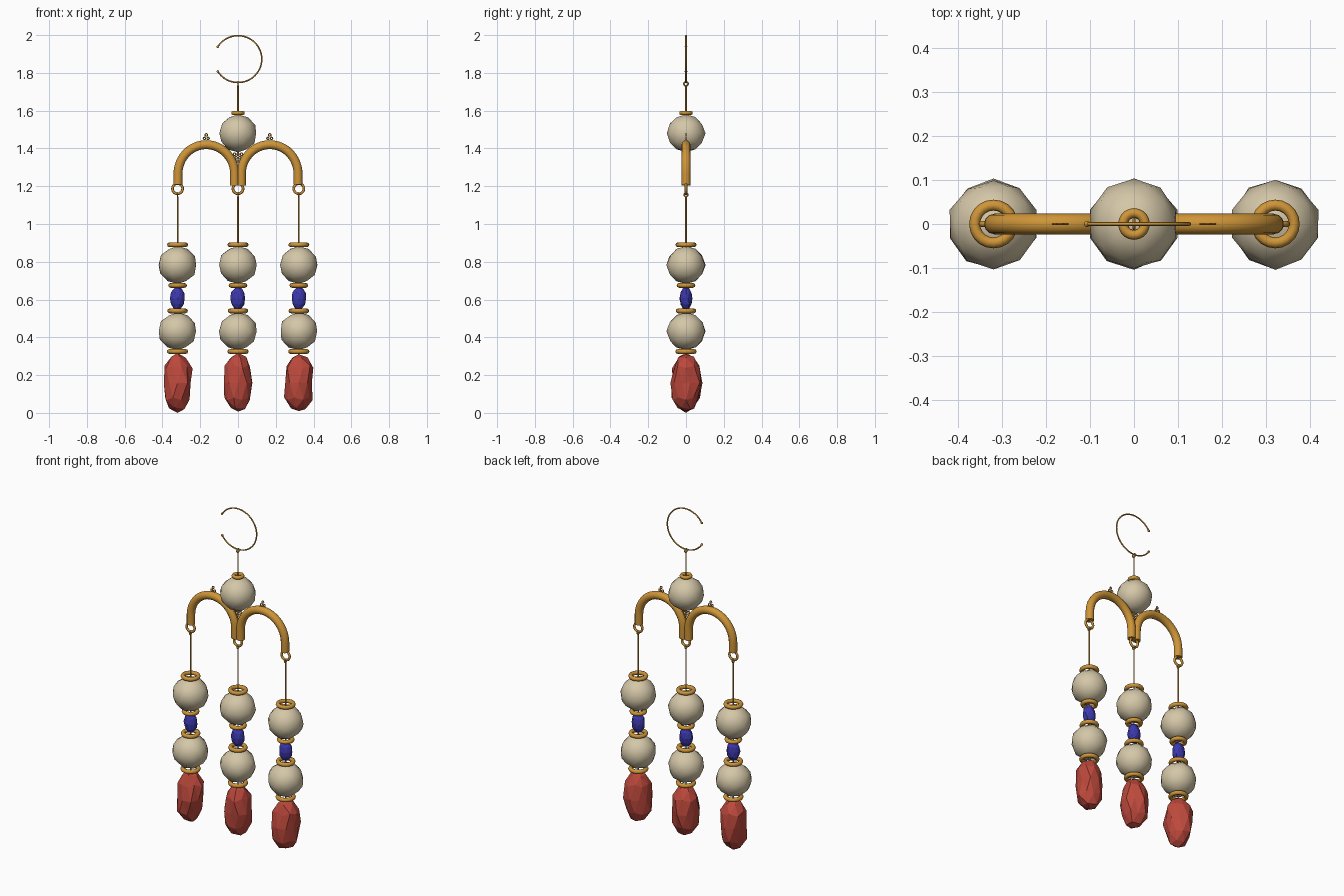
import bpy, bmesh, math, random
from mathutils import Vector

if "Cube" in bpy.data.objects:
    bpy.data.objects.remove(bpy.data.objects["Cube"])


def material(name, rgb):
    m = bpy.data.materials.new(name)
    m.diffuse_color = (*rgb, 1)
    m.use_nodes = True
    m.node_tree.nodes["Principled BSDF"].inputs["Base Color"].default_value = m.diffuse_color
    return m


GOLD = material("gold", (0.62, 0.30, 0.04))
STONE = material("cream_stone", (0.66, 0.57, 0.39))
RED = material("coral_red", (0.50, 0.065, 0.045))
BLUE = material("deep_blue", (0.045, 0.04, 0.42))
SIDE = math.pi / 2


def finish(obj, name, mat, angle=None):
    obj.name = name
    obj.data.materials.clear()
    obj.data.materials.append(mat)
    if angle:
        bpy.ops.object.select_all(action='DESELECT')
        obj.select_set(True)
        bpy.context.view_layer.objects.active = obj
        bpy.ops.object.shade_smooth_by_angle(angle=math.radians(angle))
    return obj


def ring(name, loc, major, minor, rot=(0, 0, 0), seg=20, sides=8):
    bpy.ops.mesh.primitive_torus_add(location=loc, rotation=rot, major_radius=major,
                                     minor_radius=minor, major_segments=seg, minor_segments=sides)
    return finish(bpy.context.object, name, GOLD, 50)


def tube(name, pts, radius, sides=2):
    cu = bpy.data.curves.new(name, 'CURVE')
    cu.dimensions = '3D'
    cu.bevel_depth = radius
    cu.bevel_resolution = sides
    cu.use_fill_caps = True
    sp = cu.splines.new('POLY')
    sp.points.add(len(pts) - 1)
    for p, co in zip(sp.points, pts):
        p.co = (*co, 1)
    obj = bpy.data.objects.new(name, cu)
    bpy.context.collection.objects.link(obj)
    bpy.ops.object.select_all(action='DESELECT')
    obj.select_set(True)
    bpy.context.view_layer.objects.active = obj
    bpy.ops.object.convert(target='MESH')
    return finish(bpy.context.object, name, GOLD, 50)


def nugget(name, loc, size, mat, seed, jitter, boxy=1.0, angle=None):
    """Hand-cut stone: an icosphere with uneven facets."""
    rnd = random.Random(seed)
    bm = bmesh.new()
    bmesh.ops.create_icosphere(bm, subdivisions=2, radius=1)
    for v in bm.verts:
        d = v.co.normalized()
        z = math.copysign(abs(d.z) ** boxy, d.z)
        f = 1 + rnd.uniform(-jitter, jitter)
        fz = 1 + rnd.uniform(-jitter, jitter) * 0.3
        v.co = Vector((d.x * f * size[0], d.y * f * size[1], z * fz * size[2]))
    me = bpy.data.meshes.new(name)
    bm.to_mesh(me)
    bm.free()
    obj = bpy.data.objects.new(name, me)
    obj.location = loc
    bpy.context.collection.objects.link(obj)
    return finish(obj, name, mat, angle)


def pellets(name, x, z, rows, r=0.0095):
    """Small triangle of wire rings; rows = [(count, z offset)]."""
    for count, dz in rows:
        for i in range(count):
            ring(name, (x + (i - (count - 1) / 2) * 2 * r, 0, z + dz),
                 r - 0.003, 0.003, (SIDE, 0, 0), 12, 6)


# Open ear hoop with ball ends
a0 = math.radians(148)
hoop = [(0.126 * math.cos(a0 - t / 48 * 2 * a0), 0,
         1.873 + 0.124 * math.sin(a0 - t / 48 * 2 * a0)) for t in range(49)]
tube("ear_hoop", hoop, 0.004)
for p in (hoop[0], hoop[-1]):
    bpy.ops.mesh.primitive_uv_sphere_add(segments=10, ring_count=6, radius=0.007, location=p)
    finish(bpy.context.object, "hoop_end", GOLD, 50)

# Top pin, collar and bead
ring("pin_eye", (0, 0, 1.742), 0.011, 0.004, (0, SIDE, 0), 14, 6)
tube("top_pin", [(0, 0, 1.732), (0, 0, 1.36)], 0.004)
ring("top_collar", (0, 0, 1.588), 0.025, 0.011)
nugget("top_bead", (0, 0, 1.48), (0.101, 0.101, 0.1), STONE, 3, 0.035, 1, 40)

# Twin arches
for s in (-1, 1):
    path = [(s * 0.018, 0, 1.205)]
    path += [(s * (0.168 - 0.15 * math.cos(math.pi * i / 24)), 0,
              1.265 + 0.155 * math.sin(math.pi * i / 24)) for i in range(25)]
    path += [(s * 0.318, 0, 1.21)]
    tube("arch", path, 0.0235, 4)
    pellets("arch_pellet", s * 0.168, 1.453, [(2, 0), (1, 0.019)])
pellets("centre_pellet", 0, 1.333, [(1, 0), (2, 0.018), (3, 0.036)])

# Three hanging strands
for k, x in enumerate((-0.32, 0, 0.322)):
    ring("hanging_ring", (x, 0, 1.187), 0.027, 0.007, (SIDE, 0, 0))
    ring("strand_eye", (x, 0, 1.155), 0.010, 0.004, (0, SIDE, 0), 14, 6)
    tube("strand_wire", [(x, 0, 1.146), (x, 0, 0.2)], 0.004)
    for z, r in ((0.89, 0.043), (0.675, 0.037), (0.54, 0.042), (0.325, 0.044)):
        ring("collar", (x, 0, z), r, 0.0125)
    nugget("upper_bead", (x, 0, 0.783), (0.102, 0.101, 0.1), STONE, 10 + k, 0.035, 1, 40)
    nugget("lower_bead", (x, 0, 0.432), (0.102, 0.101, 0.1), STONE, 20 + k, 0.035, 1, 40)
    nugget("blue_bead", (x, 0, 0.606), (0.04, 0.033, 0.062), BLUE, 30 + k, 0.07)
    nugget("red_drop", (x, 0, 0.162), (0.08, 0.08, 0.155), RED, 40 + k, 0.12, 0.85)

# Seat the lowest drop on z = 0
bpy.context.view_layer.update()
objs = [o for o in bpy.data.objects if o.type == 'MESH']
low = min((o.matrix_world @ v.co).z for o in objs for v in o.data.vertices)
for o in objs:
    if o.name.startswith("red_drop"):
        o.location.z -= low
